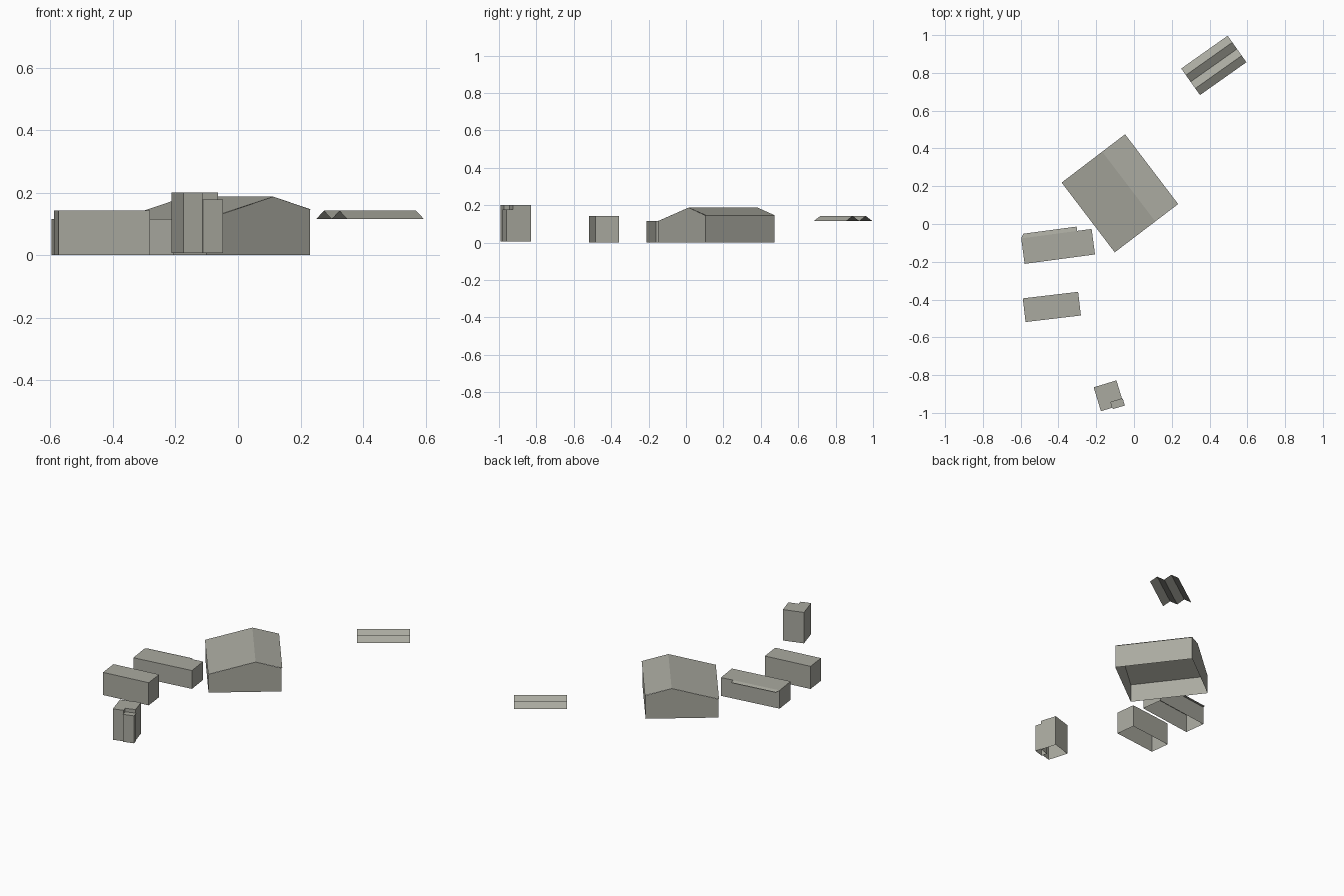
import bpy
import math

if "Cube" in bpy.data.objects:
    bpy.data.objects.remove(bpy.data.objects["Cube"])

grey = bpy.data.materials.new("warm_grey")
grey.diffuse_color = (0.40, 0.40, 0.35, 1)
grey.use_nodes = True
grey.node_tree.nodes["Principled BSDF"].inputs["Base Color"].default_value = grey.diffuse_color


def make(name, verts, faces, origin, angle):
    """Flat-shaded mesh placed at a ground point and turned about z."""
    me = bpy.data.meshes.new(name)
    me.from_pydata(verts, [], faces)
    me.materials.append(grey)
    ob = bpy.data.objects.new(name, me)
    ob.location = (origin[0], origin[1], 0)
    ob.rotation_euler.z = angle
    bpy.context.collection.objects.link(ob)
    return ob


def shell(name, outline, z0, z1, origin, angle):
    """Walls and flat roof over a counter-clockwise outline, open below."""
    n = len(outline)
    verts = [(x, y, z) for z in (z0, z1) for x, y in outline]
    faces = [(i, (i + 1) % n, n + (i + 1) % n, n + i) for i in range(n)]
    faces.append(tuple(range(n, 2 * n)))
    return make(name, verts, faces, origin, angle)


def rect(x0, y0, x1, y1):
    return [(x0, y0), (x1, y0), (x1, y1), (x0, y1)]


def folded(name, profile, length, origin, angle):
    """Upward-facing sheet swept along local y from an x-z profile."""
    n = len(profile)
    verts = [(x, y, z) for y in (0, length) for x, z in profile]
    faces = [(i, i + 1, n + i + 1, n + i) for i in range(n - 1)]
    return make(name, verts, faces, origin, angle)


# Main hall: off-centre ridge, uneven eaves
origin, turn = (-0.102, -0.15), math.atan2(0.255, 0.335)
W, L, R = 0.422, 0.464, 0.27
folded("hall_roof", [(0, 0.115), (R, 0.187), (W, 0.146)], L, origin, turn)
a, b = 0.002, W - 0.004
front = [(a, 0, 0), (b, 0, 0), (b, 0, 0.146), (R, 0, 0.187), (a, 0, 0.115)]
back = [(x, L, z) for x, y, z in front]
make("hall_walls", front + back,
     [(0, 1, 2, 3, 4), (9, 8, 7, 6, 5), (1, 6, 7, 2), (5, 0, 4, 9)], origin, turn)

# Two long sheds
shed_turn = math.atan2(0.035, 0.295)
shell("near_shed", rect(0, 0, 0.295, 0.126), 0, 0.142, (-0.574, -0.519), shed_turn)
origin, turn = (-0.579, -0.211), math.atan2(0.05, 0.373)
shell("far_shed", rect(0, 0, 0.376, 0.136), 0, 0.115, origin, turn)

# Narrow awning along the back of the far shed
make("awning", [(0.0, 0.136, 0.115), (0.299, 0.136, 0.115),
                (0.299, 0.159, 0.109), (0.014, 0.159, 0.109)],
     [(0, 1, 2, 3)], origin, turn)

# Small tower with a notched corner holding a lower block
origin, turn = (-0.175, -0.991), math.atan2(0.292, 0.956)
shell("tower", [(0, 0), (0.064, 0), (0.064, 0.03), (0.126, 0.03),
                (0.126, 0.132), (0, 0.132)], 0.006, 0.2, origin, turn)
shell("tower_corner_block", rect(0.064, -0.008, 0.13, 0.03), 0.006, 0.178,
      origin, turn)

# Raised zigzag roof, open underneath
s = 0.172 / 4
zigzag = [(i * s, 0.142 if i % 2 else 0.115) for i in range(5)]
folded("zigzag_roof", zigzag, 0.301, (0.250, 0.823), math.atan2(-0.14, 0.099))
